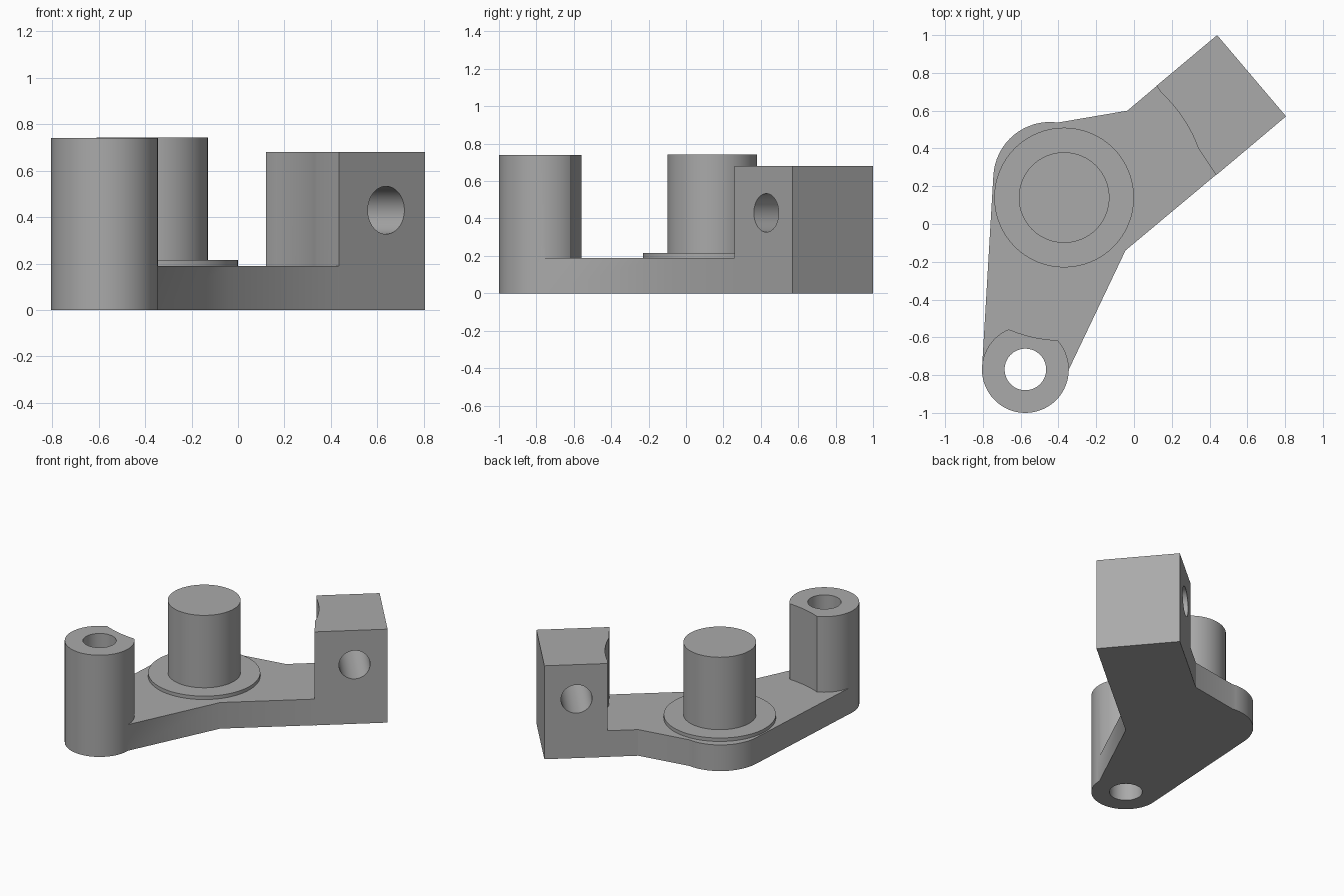
import bpy, bmesh
from math import cos, sin, radians
from mathutils import Vector

cube = bpy.data.objects.get("Cube")
if cube:
    bpy.data.objects.remove(cube, do_unlink=True)

gray = bpy.data.materials.new("machined gray")
gray.use_nodes = True
gray.diffuse_color = (0.4, 0.4, 0.4, 1)
gray.node_tree.nodes["Principled BSDF"].inputs["Base Color"].default_value = (0.4, 0.4, 0.4, 1)

PIVOT, BOSS, CORNER = (-0.37, 0.14), (-0.575, -0.77), (-0.445, 0.24)
PLATE_TOP = 0.19


def arc(center, r, start, end, steps):
    angles = [radians(start + (end - start) * i / steps) for i in range(steps + 1)]
    return [(center[0] + r * cos(a), center[1] + r * sin(a)) for a in angles]


def circle(center, r, steps=64):
    return arc(center, r, 0, 360, steps)[:-1]


def prism(name, outline, z0, z1):
    """Extrude a counter-clockwise outline between two heights."""
    bm = bmesh.new()
    face = bm.faces.new([bm.verts.new((x, y, z0)) for x, y in outline])
    top = bmesh.ops.extrude_face_region(bm, geom=[face])["geom"]
    bmesh.ops.translate(bm, vec=(0, 0, z1 - z0),
                        verts=[v for v in top if isinstance(v, bmesh.types.BMVert)])
    bmesh.ops.recalc_face_normals(bm, faces=bm.faces)
    mesh = bpy.data.meshes.new(name)
    bm.to_mesh(mesh)
    bm.free()
    mesh.materials.append(gray)
    obj = bpy.data.objects.new(name, mesh)
    bpy.context.collection.objects.link(obj)
    return obj


def select(obj):
    bpy.ops.object.select_all(action='DESELECT')
    obj.select_set(True)
    bpy.context.view_layer.objects.active = obj


def combine(obj, tool, operation, keep=False):
    mod = obj.modifiers.new("combine", 'BOOLEAN')
    mod.operation, mod.object, mod.solver = operation, tool, 'EXACT'
    select(obj)
    bpy.ops.object.modifier_apply(modifier=mod.name)
    if not keep:
        bpy.data.objects.remove(tool, do_unlink=True)


# Angled arm plate with rounded ends
block_end = [(0.805, 0.57), (0.44, 1.0)]
outline = (arc(BOSS, 0.23, 180, 360, 32) + [(-0.045, -0.14)] + block_end
           + [(-0.035, 0.6)] + arc(CORNER, 0.30, 82, 177, 16))
body = prism("arm_plate", outline, 0, PLATE_TOP)

# Tall boss and end block, relieved by a sweep around the pivot
boss = prism("boss", circle(BOSS, 0.23), 0, 0.74)
block = prism("end_block", [(0.435, 0.2586)] + block_end + [(0.12, 0.732)], 0, 0.68)
sweep = prism("clearance_cutter", circle(PIVOT, 0.757, 96), PLATE_TOP, 1)
sweep.hide_render = True
for part in (boss, block):
    combine(part, sweep, 'DIFFERENCE', keep=True)
    combine(body, part, 'UNION')
bpy.data.objects.remove(sweep, do_unlink=True)

# Vertical bore through the boss
combine(body, prism("bore_cutter", circle(BOSS, 0.11), -0.2, 1), 'DIFFERENCE')

# Cross hole through the end block
drill = prism("drill_cutter", circle((0, 0), 0.103), -0.5, 1.2)
drill.location = (0.637, 0.43, 0.43)
drill.rotation_mode = 'QUATERNION'
drill.rotation_quaternion = Vector((-0.64, 0.77, 0)).to_track_quat('Z', 'Y')
bpy.context.view_layer.update()
combine(body, drill, 'DIFFERENCE')

# Pivot washer and post
washer = prism("pivot_washer", circle(PIVOT, 0.37), PLATE_TOP, 0.215)
post = prism("pivot_post", circle(PIVOT, 0.24), 0.215, 0.742)

for obj in (body, washer, post):
    select(obj)
    bpy.ops.object.shade_smooth_by_angle(angle=radians(25))
